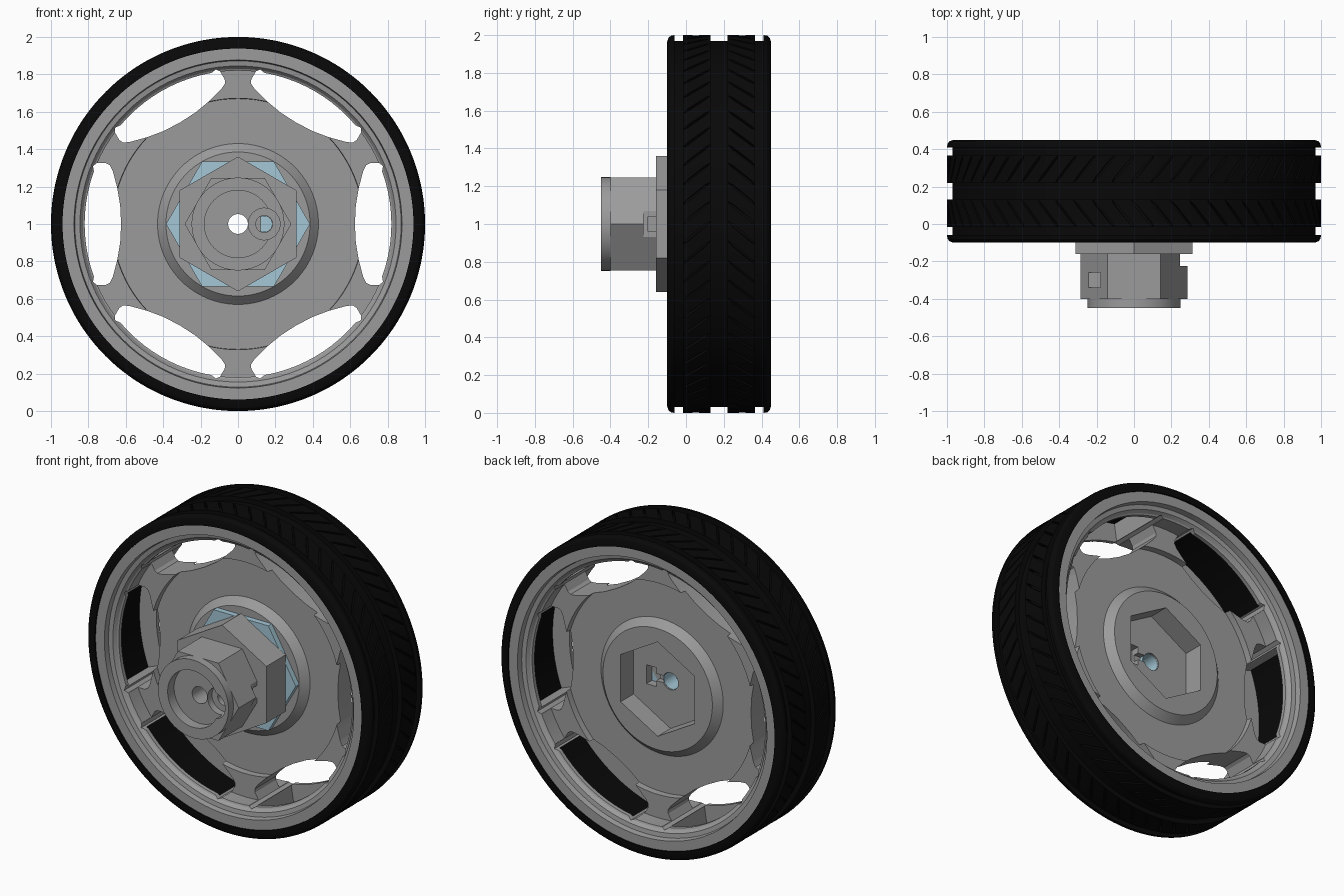
import bpy, bmesh, math
from math import sin, cos, tau, radians

if "Cube" in bpy.data.objects:
    bpy.data.objects.remove(bpy.data.objects["Cube"], do_unlink=True)

MID = 0.175   # middle plane of the wheel along y
AXLE = 1.0    # height of the axle


def material(name, rgb):
    m = bpy.data.materials.new(name)
    m.use_nodes = True
    m.diffuse_color = (*rgb, 1)
    node = m.node_tree.nodes["Principled BSDF"]
    node.inputs["Base Color"].default_value = (*rgb, 1)
    node.inputs["Roughness"].default_value = 0.6
    return m


GREY = material("grey plastic", (0.33, 0.33, 0.33))
BLACK = material("black rubber", (0.0025, 0.0025, 0.0025))
BLUE = material("pale blue", (0.37, 0.57, 0.67))


def finish(name, bm, mat):
    bmesh.ops.recalc_face_normals(bm, faces=bm.faces)
    mesh = bpy.data.meshes.new(name)
    bm.to_mesh(mesh)
    bm.free()
    ob = bpy.data.objects.new(name, mesh)
    bpy.context.collection.objects.link(ob)
    mesh.materials.append(mat)
    return ob


def lathe(name, profile, mat, steps=96):
    """Spin a closed (radius, y) outline about the axle."""
    bm = bmesh.new()
    rings = [[bm.verts.new((r * cos(tau * i / steps), y, AXLE + r * sin(tau * i / steps)))
              for r, y in profile] for i in range(steps)]
    n = len(profile)
    for i in range(steps):
        a, b = rings[i], rings[(i + 1) % steps]
        for j in range(n):
            k = (j + 1) % n
            bm.faces.new((a[j], a[k], b[k], b[j]))
    return finish(name, bm, mat)


def prism(name, outline, y0, y1, mat=GREY):
    """Extrude an (x, z) outline, measured from the axle, along y."""
    bm = bmesh.new()
    front = [bm.verts.new((x, y0, AXLE + z)) for x, z in outline]
    back = [bm.verts.new((x, y1, AXLE + z)) for x, z in outline]
    bm.faces.new(front)
    bm.faces.new(back)
    for i in range(len(front)):
        j = (i + 1) % len(front)
        bm.faces.new((front[i], front[j], back[j], back[i]))
    return finish(name, bm, mat)


def ngon(r, sides, turn=0, x=0):
    return [(x + r * cos(tau * i / sides + turn), r * sin(tau * i / sides + turn))
            for i in range(sides)]


def box(x0, x1, z0, z1):
    return [(x0, z0), (x1, z0), (x1, z1), (x0, z1)]


def sector(r, span, step):
    return [(r * cos(radians(d)), r * sin(radians(d))) for d in range(-span, span + 1, step)]


def turned(outline, angle):
    c, s = cos(angle), sin(angle)
    return [(x * c - z * s, x * s + z * c) for x, z in outline]


def cut(targets, outline, y0, y1):
    """Subtract a prism from each target and discard the cutter."""
    cutter = prism("cutter", outline, y0, y1)
    for ob in targets:
        mod = ob.modifiers.new("cut", "BOOLEAN")
        mod.operation, mod.solver, mod.object = "DIFFERENCE", "EXACT", cutter
        bpy.context.view_layer.update()
        graph = bpy.context.evaluated_depsgraph_get()
        mesh = bpy.data.meshes.new_from_object(ob.evaluated_get(graph))
        ob.modifiers.clear()
        ob.data = mesh
    bpy.data.objects.remove(cutter, do_unlink=True)


def symmetric(half):
    return half + [(r, 2 * MID - y) for r, y in reversed(half)]


# Tyre shell with rounded shoulders and a groove beside each one
tyre = lathe("tyre", symmetric([
    (0.938, -0.1), (0.965, -0.1), (0.985, -0.093), (0.997, -0.08),
    (1, -0.06), (0.97, -0.06)]), BLACK, 144)

# Two mirrored tread ribs, each cut by short slanted grooves
bm = bmesh.new()
COUNT = 60
pitch = tau / COUNT
for y_out, y_in in ((-0.015, 0.13), (0.365, 0.22)):
    for i in range(COUNT):
        grid = {}
        for b, (along, gap) in enumerate(((0, 0), (0.12, 0.16), (0.8, 0.16), (1, 0))):
            y = y_out + along * (y_in - y_out)
            for a in range(4):
                ang = pitch * (i + (1 - gap) * a / 3 + gap / 2 + 1.15 * along)
                for c, r in enumerate((0.96, 1.0)):
                    grid[a, b, c] = bm.verts.new((r * cos(ang), y, AXLE + r * sin(ang)))
        quad = lambda *keys: bm.faces.new([grid[k] for k in keys])
        for a in range(3):
            for b in range(3):
                for c in (0, 1):
                    quad((a, b, c), (a + 1, b, c), (a + 1, b + 1, c), (a, b + 1, c))
            for b in (0, 3):
                quad((a, b, 0), (a + 1, b, 0), (a + 1, b, 1), (a, b, 1))
        for b in range(3):
            for a in (0, 3):
                quad((a, b, 0), (a, b + 1, 0), (a, b + 1, 1), (a, b, 1))
tread = finish("tyre_tread", bm, BLACK)

# Rim: raised boss, flat web, thicker spokes and stepped lips
rim = lathe("rim", symmetric([
    (0.054, 0.065), (0.385, 0.065), (0.43, 0.11), (0.67, 0.11), (0.672, 0.07), (0.82, 0.07),
    (0.82, -0.025), (0.83, -0.03), (0.845, -0.05), (0.872, -0.055), (0.877, -0.09),
    (0.94, -0.09)]), GREY)

# Six lens-shaped openings, hollowed out to the tyre between the two lips
arc = [p for p in sector(0.82, 20, 4) if p[1] > -0.01]
half = arc + [(0.775, 0.31), (0.755, 0.325), (0.705, 0.325), (0.685, 0.315), (0.67, 0.285),
              (0.645, 0.19), (0.63, 0.1), (0.625, 0)]
slot = half + [(x, -z) for x, z in reversed(half[1:-1])]
hollow = sector(0.96, 21, 3) + sector(0.79, 21, 3)[::-1]
for k in range(6):
    cut([rim], turned(slot, tau * k / 6), -0.3, 0.6)
    cut([rim], turned(hollow, tau * k / 6), 0, 2 * MID)

# Hexagonal socket in the back, with a keyed slot beside the bore
cut([rim], ngon(0.3, 6, tau / 4), 0.155, 0.5)
cut([rim], box(0.1, 0.17, -0.06, 0.06), 0.1, 0.3)
cut([rim], box(0.03, 0.12, -0.022, 0.022), 0.12, 0.3)

# Blue hexagonal insert and bore lining
insert = prism("hex_insert", ngon(0.385, 6), 0.03, 0.1, BLUE)
cut([insert], ngon(0.056, 32), -0.2, 0.3)
lining = lathe("bore_lining", [(0.053, 0.06), (0.057, 0.06), (0.057, 0.145), (0.053, 0.145)],
               BLUE, 32)

# Stepped hub adapter: hex collar, smaller hex body, round nose
collar = prism("hub_collar", ngon(0.36, 6, tau / 4), -0.16, 0.035)
body = prism("hub_body", ngon(0.285, 6), -0.4, -0.16)
nose = prism("hub_nose", ngon(0.248, 64), -0.45, -0.4)
hub = [collar, body, nose]
cut(hub, ngon(0.053, 32), -0.6, 0.3)
cut([body, nose], ngon(0.18, 48), -0.6, -0.385)
cut([body, nose], ngon(0.085, 32, 0, 0.14), -0.6, -0.34)
cut([body], ngon(0.045, 32, 0, 0.14), -0.6, -0.2)
cut([body], box(0.245, 0.4, -0.07, 0.08), -0.225, -0.1)
cut([body], box(0.21, 0.4, -0.04, 0.04), -0.2, -0.1)
cut([body], box(-0.26, -0.18, 0.07, 0.4), -0.34, -0.26)
pin = prism("offset_pin", ngon(0.044, 32, 0, 0.14), -0.22, -0.19, BLUE)
cut([pin], box(0, 0.12, -0.1, 0.1), -0.6, 0.3)

# Smooth the round surfaces, keep the edges crisp
bpy.ops.object.select_all(action="DESELECT")
for ob in [tyre, tread, rim, insert, lining, pin] + hub:
    ob.select_set(True)
    bpy.context.view_layer.objects.active = ob
bpy.ops.object.shade_smooth_by_angle(angle=radians(25))
